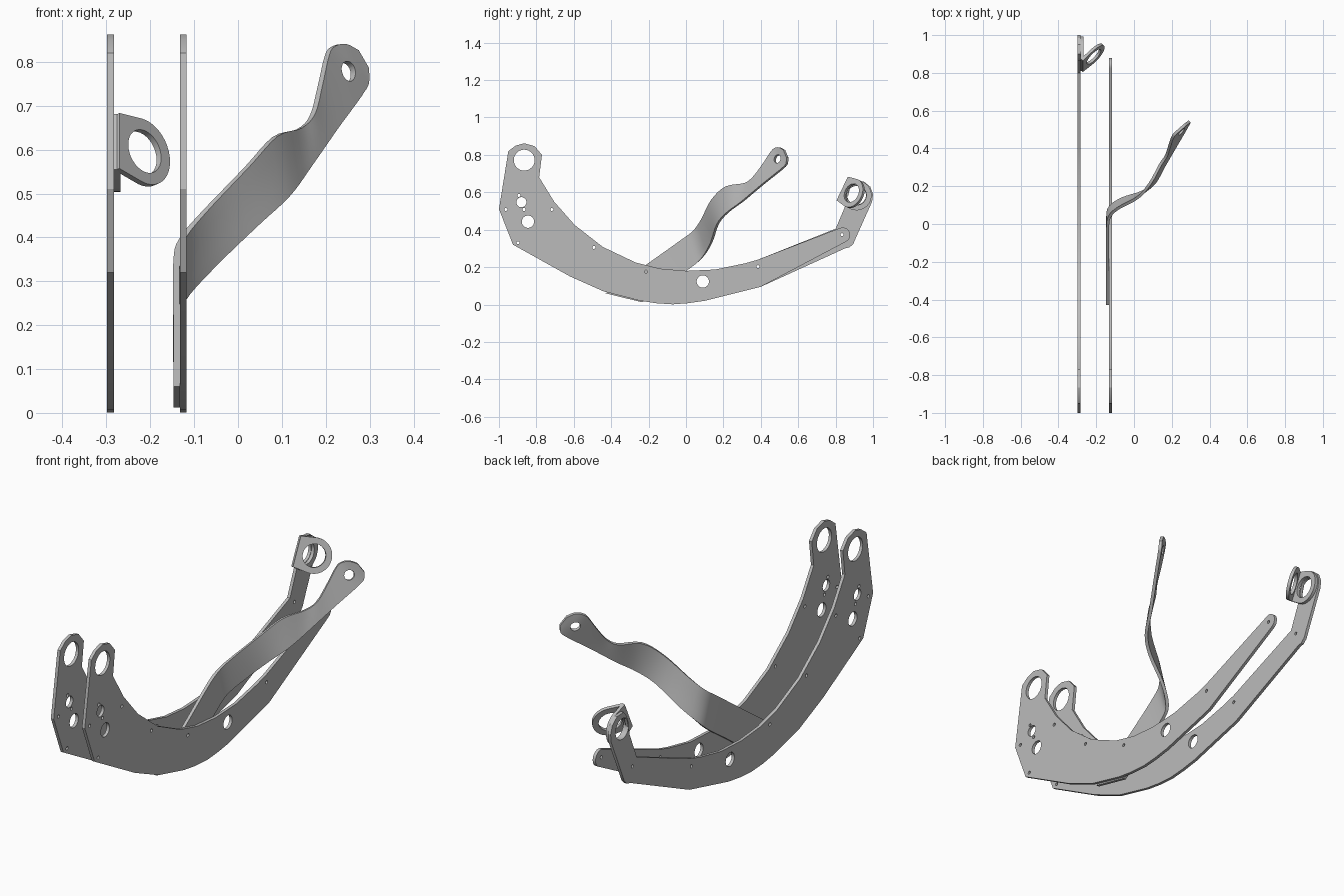
import bpy, bmesh, math
from mathutils import Vector, Matrix

if "Cube" in bpy.data.objects:
    bpy.data.objects.remove(bpy.data.objects["Cube"])

THICK = 0.015
grey = bpy.data.materials.new("plain_grey")
grey.use_nodes = True
grey.diffuse_color = (0.5, 0.5, 0.5, 1)
grey.node_tree.nodes["Principled BSDF"].inputs["Base Color"].default_value = (0.5, 0.5, 0.5, 1)


def activate(obj):
    bpy.ops.object.select_all(action='DESELECT')
    obj.select_set(True)
    bpy.context.view_layer.objects.active = obj


def arc(cx, cy, r, start, end, n):
    angles = [math.radians(start + (end - start) * i / n) for i in range(n + 1)]
    return [(cx + r * math.cos(a), cy + r * math.sin(a)) for a in angles]


def sheet(name, outline, holes, origin, u, v):
    """Flat sheet with round holes, drawn in the plane of u and v."""
    curve = bpy.data.curves.new(name, 'CURVE')
    curve.dimensions = '2D'
    curve.fill_mode = 'BOTH'
    curve.extrude = THICK / 2
    rings = [outline] + [arc(y, z, r, 0, 360, 32 if r > 0.02 else 12)[:-1] for y, z, r in holes]
    for ring in rings:
        spline = curve.splines.new('POLY')
        spline.points.add(len(ring) - 1)
        for p, (a, b) in zip(spline.points, ring):
            p.co = (a, b, 0, 1)
        spline.use_cyclic_u = True
    obj = bpy.data.objects.new(name, curve)
    bpy.context.collection.objects.link(obj)
    u, v = Vector(u).normalized(), Vector(v).normalized()
    obj.matrix_world = Matrix.Translation(origin) @ Matrix((u, v, u.cross(v))).transposed().to_4x4()
    activate(obj)
    bpy.ops.object.convert(target='MESH')
    obj = bpy.context.object
    obj.data.materials.clear()
    obj.data.materials.append(grey)
    bpy.ops.object.shade_smooth_by_angle(angle=math.radians(25))
    return obj


# Shared outline of the two curved side plates
lower_edge = [(0.40, 0.095), (0.26, 0.06), (0.10, 0.02), (0.01, 0.007), (-0.07, 0.001),
              (-0.16, 0.007), (-0.245, 0.02), (-0.44, 0.07), (-0.62, 0.15), (-0.925, 0.32),
              (-1.0, 0.51)]
head = [(-0.95, 0.82), (-0.91, 0.85), (-0.865, 0.862), (-0.81, 0.847), (-0.77, 0.80),
        (-0.785, 0.68)]
upper_edge = [(-0.705, 0.55), (-0.595, 0.425), (-0.445, 0.308), (-0.27, 0.225), (-0.14, 0.192),
              (0, 0.18), (0.155, 0.187), (0.315, 0.22), (0.385, 0.24)]
body = lower_edge + head + upper_edge
big_holes = [(-0.865, 0.772, 0.056), (-0.88, 0.547, 0.027), (-0.845, 0.443, 0.033),
             (0.09, 0.123, 0.033)]
pin_holes = [(y, z, 0.008) for y, z in [
    (-0.893, 0.583), (-0.866, 0.508), (-0.963, 0.508), (-0.717, 0.508), (-0.898, 0.33),
    (-0.492, 0.305), (-0.214, 0.176), (0.385, 0.203), (0.834, 0.374)]]
holes = big_holes + pin_holes

# Inner plate ends in a round tip, outer plate turns up into a tab
round_tip = arc(0.838, 0.372, 0.04, 112, -62, 10)
tab = [(0.80, 0.405), (0.855, 0.535), (0.875, 0.63), (0.90, 0.66), (0.95, 0.658), (0.985, 0.63),
       (1.0, 0.59), (0.995, 0.55), (0.91, 0.36), (0.895, 0.325), (0.875, 0.306), (0.85, 0.30)]
Y, Z = (0, 1, 0), (0, 0, 1)
sheet("inner_plate", body + round_tip, holes, (-0.1245, 0, 0), Y, Z)
sheet("outer_plate", body + tab, holes + [(0.912, 0.584, 0.05)], (-0.2905, 0, 0), Y, Z)

# Folded bracket: two equal rounded leaves sharing one fold
leaf = [(0, 0.07), (0, -0.07)] + arc(0.08, 0, 0.08, -95, 95, 20)
fold = (-0.2755, 0.84, 0.618)
along = (0, 0.43, 0.9)
leaf_hole = [(0.08, 0, 0.052)]
sheet("bracket_flange", leaf, leaf_hole, fold, (0, 0.9, -0.43), along)
sheet("bracket_ring", leaf, leaf_hole, fold, (0.72, 0.62, -0.30), along)

# Twisted arm: matching points along its upper and lower edges
upper = [(-0.14, -0.43, 0.06), (-0.14, -0.21, 0.215), (-0.14, -0.03, 0.343),
         (-0.128, 0.04, 0.395), (-0.08, 0.085, 0.455), (0.02, 0.14, 0.56), (0.085, 0.215, 0.63),
         (0.14, 0.315, 0.648), (0.17, 0.36, 0.68), (0.187, 0.41, 0.745), (0.203, 0.457, 0.815),
         (0.217, 0.478, 0.835), (0.242, 0.50, 0.84), (0.27, 0.525, 0.826)]
lower = [(-0.14, -0.235, 0.012), (-0.14, -0.10, 0.11), (-0.14, 0.03, 0.20),
         (-0.127, 0.09, 0.255), (-0.06, 0.135, 0.33), (0.045, 0.17, 0.43), (0.11, 0.22, 0.49),
         (0.155, 0.30, 0.55), (0.19, 0.36, 0.60), (0.225, 0.42, 0.65), (0.262, 0.483, 0.70),
         (0.28, 0.515, 0.726), (0.293, 0.538, 0.75), (0.294, 0.543, 0.785)]


def smooth_path(points, steps=4):
    pts = [Vector(p) for p in points]
    pts = [2 * pts[0] - pts[1]] + pts + [2 * pts[-1] - pts[-2]]
    path = []
    for a, b, c, d in zip(pts, pts[1:], pts[2:], pts[3:]):
        for i in range(steps):
            t = i / steps
            path.append(0.5 * (2 * b + (c - a) * t + (2 * a - 5 * b + 4 * c - d) * t * t
                               + (3 * b - a - 3 * c + d) * t ** 3))
    return path + [pts[-2]]


bm = bmesh.new()
COLUMNS = 4
rows = [[bm.verts.new(a.lerp(b, i / COLUMNS)) for i in range(COLUMNS + 1)]
        for a, b in zip(smooth_path(upper), smooth_path(lower))]
for r, s in zip(rows, rows[1:]):
    for i in range(COLUMNS):
        bm.faces.new((r[i], r[i + 1], s[i + 1], s[i]))
bmesh.ops.recalc_face_normals(bm, faces=bm.faces)
mesh = bpy.data.meshes.new("twisted_arm")
bm.to_mesh(mesh)
bm.free()
mesh.materials.append(grey)
arm = bpy.data.objects.new("twisted_arm", mesh)
bpy.context.collection.objects.link(arm)
solid = arm.modifiers.new("thickness", 'SOLIDIFY')
solid.thickness = THICK
solid.offset = 0

# Hole through the arm's tip
bpy.ops.mesh.primitive_cylinder_add(vertices=24, radius=0.023, depth=0.12,
                                    location=(0.25, 0.49, 0.778))
cutter = bpy.context.object
cutter.name = "arm_hole_cutter"
cutter.rotation_euler = Vector((0.031, -0.028, 0.011)).to_track_quat('Z', 'Y').to_euler()
cut = arm.modifiers.new("tip_hole", 'BOOLEAN')
cut.operation = 'DIFFERENCE'
cut.solver = 'EXACT'
cut.object = cutter
activate(arm)
for name in ("thickness", "tip_hole"):
    bpy.ops.object.modifier_apply(modifier=name)
bpy.data.objects.remove(cutter)
bpy.ops.object.shade_smooth_by_angle(angle=math.radians(35))
